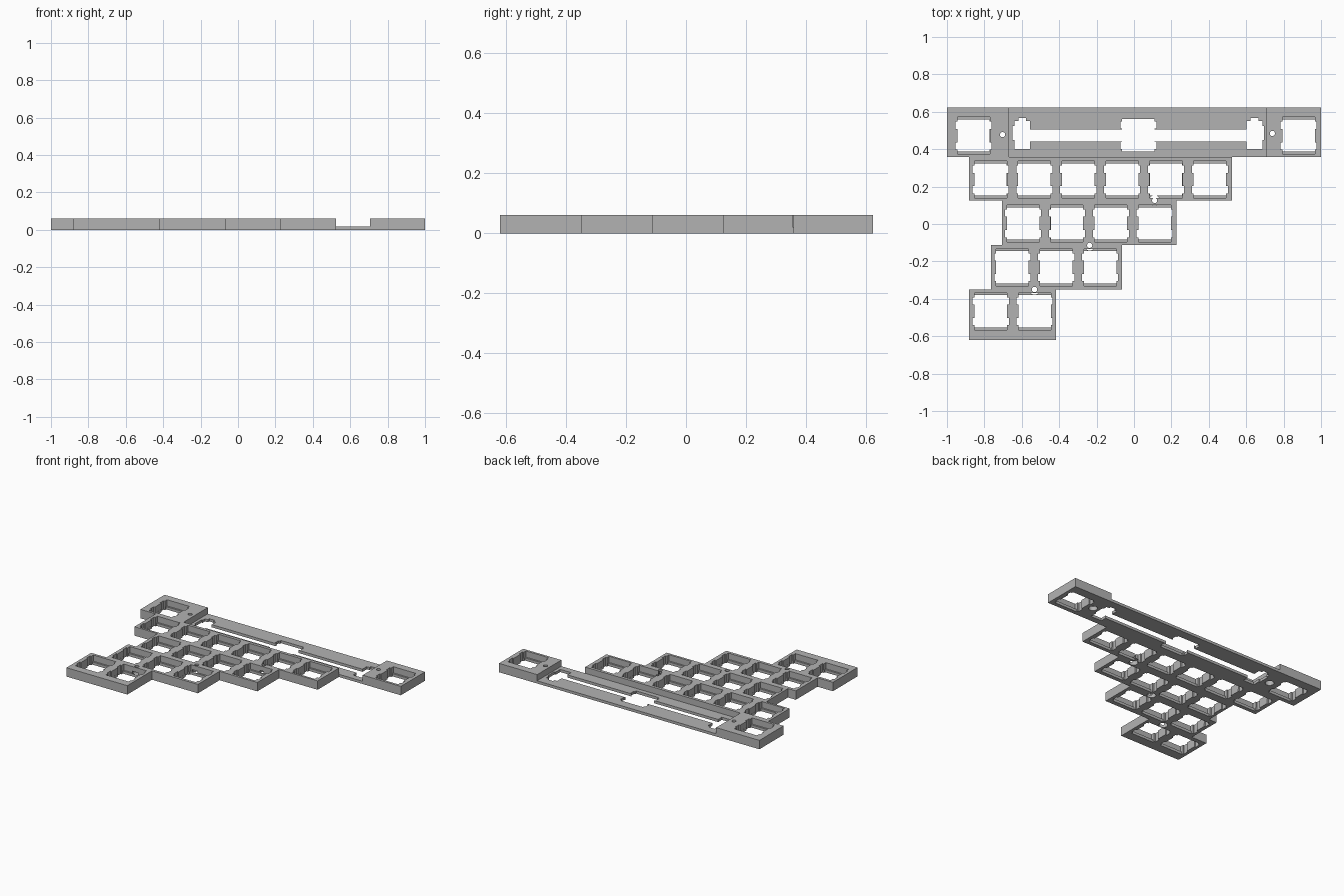
import bpy, bmesh, math

if "Cube" in bpy.data.objects:
    bpy.data.objects.remove(bpy.data.objects["Cube"])

THICK, THIN, PITCH = 0.0617, 0.0187, 0.2345
HALF, NOTCH, POCKET = 0.0865, 0.0965, 0.0985

grey = bpy.data.materials.new("plate grey")
grey.use_nodes = True
grey.diffuse_color = (0.45, 0.45, 0.45, 1)
grey.node_tree.nodes["Principled BSDF"].inputs["Base Color"].default_value = (0.45, 0.45, 0.45, 1)


def prisms(name, outlines, z0, z1):
    """One mesh of separate upright prisms, each from a flat outline."""
    bm = bmesh.new()
    for pts in outlines:
        face = bm.faces.new([bm.verts.new((x, y, z0)) for x, y in pts])
        up = bmesh.ops.extrude_face_region(bm, geom=[face])["geom"]
        bmesh.ops.translate(bm, vec=(0, 0, z1 - z0),
                            verts=[v for v in up if isinstance(v, bmesh.types.BMVert)])
    bmesh.ops.recalc_face_normals(bm, faces=bm.faces)
    mesh = bpy.data.meshes.new(name)
    bm.to_mesh(mesh)
    bm.free()
    mesh.materials.append(grey)
    obj = bpy.data.objects.new(name, mesh)
    bpy.context.collection.objects.link(obj)
    return obj


def rect(x0, x1, y0, y1):
    return [(x0, y0), (x1, y0), (x1, y1), (x0, y1)]


def circle(c, r, n=24):
    return [(c[0] + r * math.cos(math.tau * i / n), c[1] + r * math.sin(math.tau * i / n))
            for i in range(n)]


def switch_hole(c):
    """Square hole with two clip notches on each side."""
    side = [(HALF, -HALF)]
    for lo, hi in ((-0.074, -0.036), (0.036, 0.074)):
        side += [(HALF, lo), (NOTCH, lo), (NOTCH, hi), (HALF, hi)]
    side.append((HALF, HALF))
    loop = side + [(-x, -y) for x, y in side]
    return [(c[0] + x, c[1] + y) for x, y in loop]


# Stepped plate outline: rows of (left, right, bottom, top), back to front
rows = [(-1, 1, 0.358, 0.623), (-0.883, 0.524, 0.125, 0.358), (-0.705, 0.227, -0.112, 0.125),
        (-0.765, -0.063, -0.35, -0.112), (-0.883, -0.416, -0.62, -0.35)]
right = [p for l, r, b, t in rows for p in ((r, t), (r, b))]
left = [p for l, r, b, t in reversed(rows) for p in ((l, b), (l, t))]
plate = prisms("switch_plate", [right + left], 0, THICK)

# Switch positions: first centre and count in each row
starts = [(-0.767, 0.238, 6), (-0.593, 0.003, 4), (-0.65, -0.232, 3), (-0.766, -0.467, 2)]
keys = [(x + i * PITCH, y) for x, y, n in starts for i in range(n)]
keys += [(-0.858, 0.473), (0.88, 0.473)]

# Long bar slot: centre switch, wire channel and a stabiliser pocket at each end
MID, BAR = 0.0235, 0.475
stab = [(0.579, 0.441), (0.579, 0.4), (0.663, 0.4), (0.663, 0.45), (0.672, 0.45), (0.672, 0.525),
        (0.663, 0.525), (0.663, 0.552), (0.642, 0.552), (0.642, 0.568), (0.6, 0.568),
        (0.6, 0.552), (0.579, 0.552), (0.579, 0.505)]
centre = switch_hole((0, BAR))
slot_right = [p for p in centre if p[0] > 0]
lower = [p for p in slot_right if p[1] < 0.441]
upper = [p for p in slot_right if p[1] > 0.505]
half = lower + [(HALF, 0.441)] + stab + [(HALF, 0.505)] + upper
slot = half + [(-x, y) for x, y in reversed(half)]
slot = [(x + MID, y) for x, y in slot]

screws = [(-0.703, 0.478), (0.74, 0.484), (0.11, 0.126), (-0.237, -0.114), (-0.532, -0.35)]

cutters = [
    prisms("low_centre_cutter", [rect(-0.668, 0.707, 0.3575, 0.7)], THIN, 0.1),
    prisms("switch_hole_cutter", [switch_hole(c) for c in keys] + [slot], -0.05, 0.1),
    prisms("switch_pocket_cutter",
           [rect(x - HALF - 0.0005, x + HALF + 0.0005, y - POCKET, y + POCKET) for x, y in keys],
           THIN, 0.1),
    prisms("screw_hole_cutter", [circle(c, 0.014) for c in screws], -0.05, 0.1),
    prisms("screw_recess_cutter", [circle(c, 0.028) for c in screws], -0.05, 0.03),
]

# Cut the openings, then discard the cutters
for cutter in cutters:
    mod = plate.modifiers.new(cutter.name, "BOOLEAN")
    mod.operation, mod.solver, mod.object = "DIFFERENCE", "EXACT", cutter
bpy.context.view_layer.objects.active = plate
plate.select_set(True)
for mod in list(plate.modifiers):
    bpy.ops.object.modifier_apply(modifier=mod.name)
for cutter in cutters:
    bpy.data.objects.remove(cutter)
